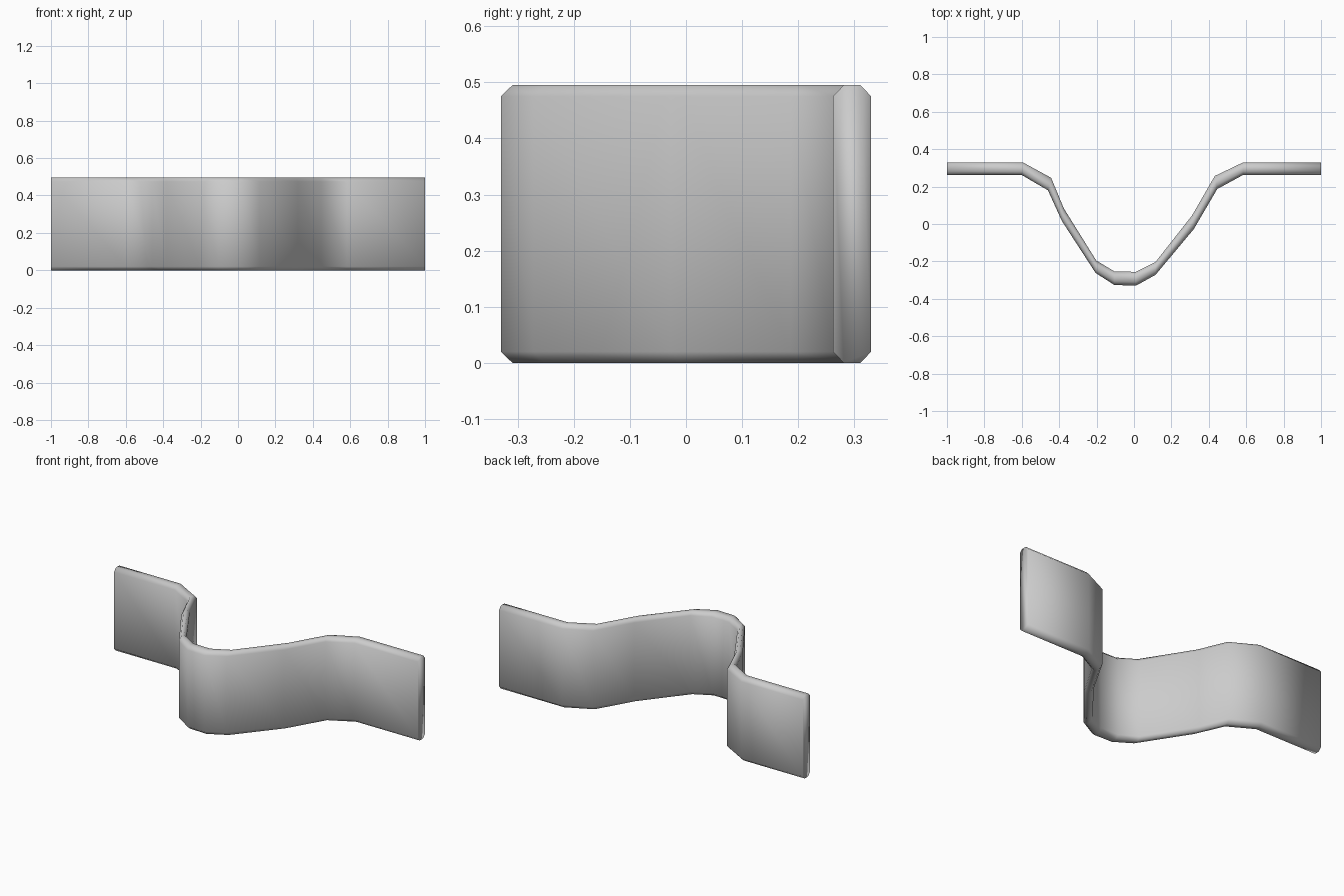
import bpy, bmesh

if "Cube" in bpy.data.objects:
    bpy.data.objects.remove(bpy.data.objects["Cube"])

HEIGHT, CHAMFER = 0.495, 0.02

# Plan stations along the strip: back edge (x, y), front edge (x, y)
stations = [
    (-1.0, 0.33, -1.0, 0.262),
    (-0.595, 0.33, -0.6, 0.262),
    (-0.443, 0.247, -0.46, 0.18),
    (-0.375, 0.083, -0.385, 0.015),
    (-0.202, -0.195, -0.205, -0.262),
    (-0.105, -0.253, -0.105, -0.326),
    (0.01, -0.256, 0.01, -0.33),
    (0.115, -0.203, 0.115, -0.272),
    (0.31, 0.045, 0.32, -0.027),
    (0.432, 0.257, 0.445, 0.187),
    (0.585, 0.33, 0.583, 0.262),
    (1.0, 0.33, 1.0, 0.262),
]

# Chamfered cross-section: (fraction from front to back, height)
f = 0.28
section = [
    (f, 0), (1 - f, 0), (1, CHAMFER), (1, HEIGHT - CHAMFER),
    (1 - f, HEIGHT), (f, HEIGHT), (0, HEIGHT - CHAMFER), (0, CHAMFER),
]

# Bent strip swept through the stations
bm = bmesh.new()
rings = []
for xb, yb, xf, yf in stations:
    rings.append([bm.verts.new((xf + (xb - xf) * t, yf + (yb - yf) * t, z))
                  for t, z in section])
n = len(section)
for a, b in zip(rings, rings[1:]):
    for i in range(n):
        j = (i + 1) % n
        bm.faces.new((a[i], a[j], b[j], b[i]))

# End caps
bm.faces.new(rings[0])
bm.faces.new(rings[-1][::-1])
bmesh.ops.recalc_face_normals(bm, faces=bm.faces[:])
for face in bm.faces:
    face.smooth = True

mesh = bpy.data.meshes.new("bent_strip")
bm.to_mesh(mesh)
bm.free()
strip = bpy.data.objects.new("bent_strip", mesh)
bpy.context.collection.objects.link(strip)
